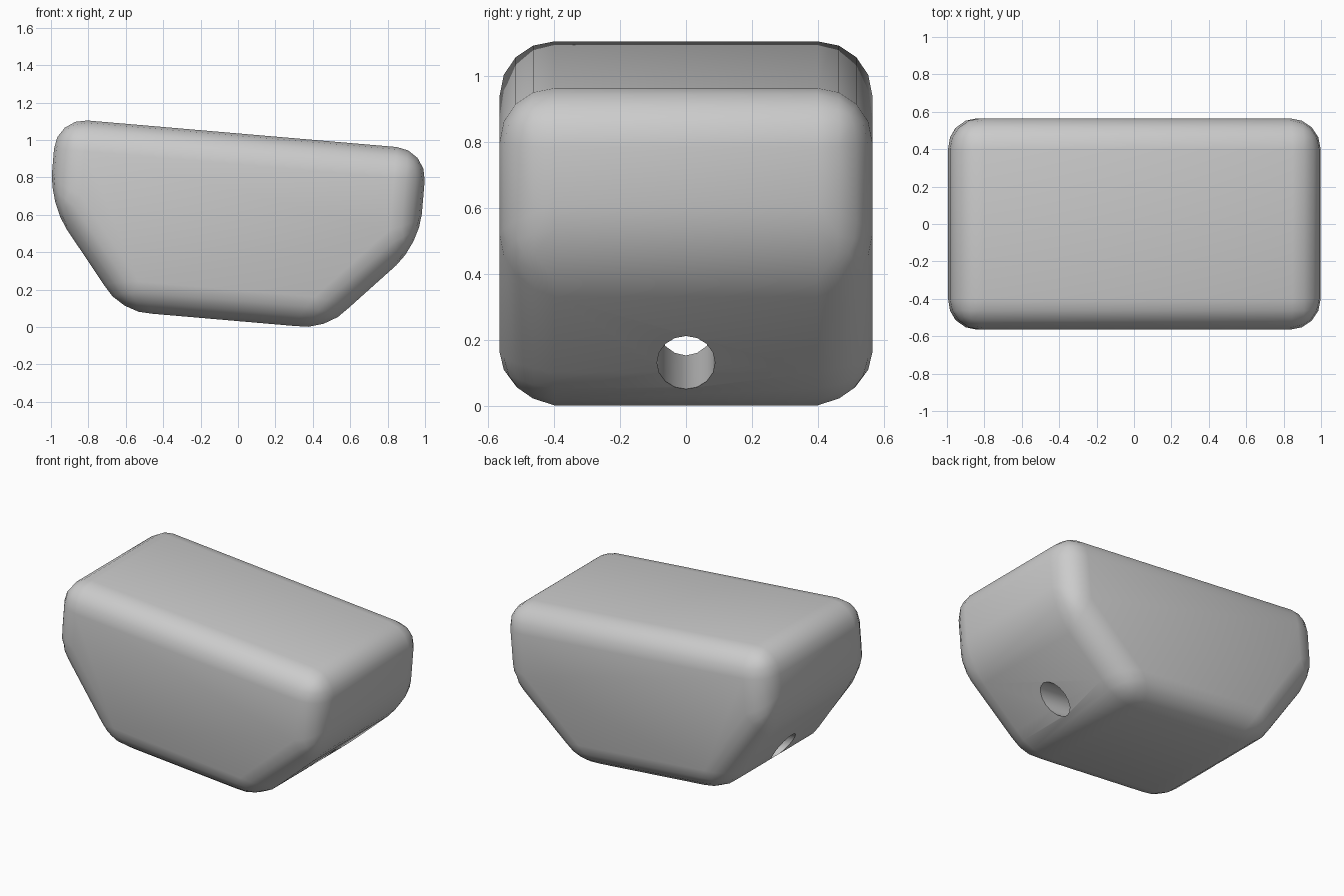
import bpy
import bmesh
import math

cube = bpy.data.objects.get("Cube")
if cube:
    bpy.data.objects.remove(cube, do_unlink=True)

HALF_WIDTH = 0.565
TILT = math.atan(0.086)

grey = bpy.data.materials.new("Light grey")
grey.use_nodes = True
colour = (0.6, 0.6, 0.6, 1)
grey.diffuse_color = colour
grey.node_tree.nodes["Principled BSDF"].inputs["Base Color"].default_value = colour

# Body: tilted six-sided profile extruded across the width
profile = [(-0.97, 1.118), (1.012, 0.948), (0.969, 0.44),
           (0.468, -0.009), (-0.623, 0.085), (-1.008, 0.66)]
bm = bmesh.new()
face = bm.faces.new([bm.verts.new((x, -HALF_WIDTH, z)) for x, z in profile])
extruded = bmesh.ops.extrude_face_region(bm, geom=[face])["geom"]
moved = [v for v in extruded if isinstance(v, bmesh.types.BMVert)]
bmesh.ops.translate(bm, verts=moved, vec=(0, 2 * HALF_WIDTH, 0))
bmesh.ops.recalc_face_normals(bm, faces=bm.faces)
mesh = bpy.data.meshes.new("rounded_body")
bm.to_mesh(mesh)
bm.free()
mesh.materials.append(grey)
body = bpy.data.objects.new("rounded_body", mesh)
bpy.context.collection.objects.link(body)

# Rounded edges
bevel = body.modifiers.new("Rounding", "BEVEL")
bevel.width = 0.165
bevel.segments = 4
bevel.limit_method = "NONE"

# Lengthwise hole, parallel to the tilted top
bpy.ops.mesh.primitive_cylinder_add(
    vertices=16, radius=0.088, depth=3, location=(0, 0, 0.184),
    rotation=(0, math.pi / 2 + TILT, 0))
cutter = bpy.context.object
cutter.name = "hole_cutter"
cutter.data.materials.append(grey)
cutter.hide_render = True
hole = body.modifiers.new("Hole", "BOOLEAN")
hole.operation = "DIFFERENCE"
hole.solver = "EXACT"
hole.object = cutter

# Apply the modifiers, drop the cutter and smooth the rounded edges
bpy.ops.object.select_all(action="DESELECT")
body.select_set(True)
bpy.context.view_layer.objects.active = body
for name in ("Rounding", "Hole"):
    bpy.ops.object.modifier_apply(modifier=name)
bpy.data.objects.remove(cutter, do_unlink=True)
bpy.ops.object.shade_smooth_by_angle(angle=math.radians(30))
